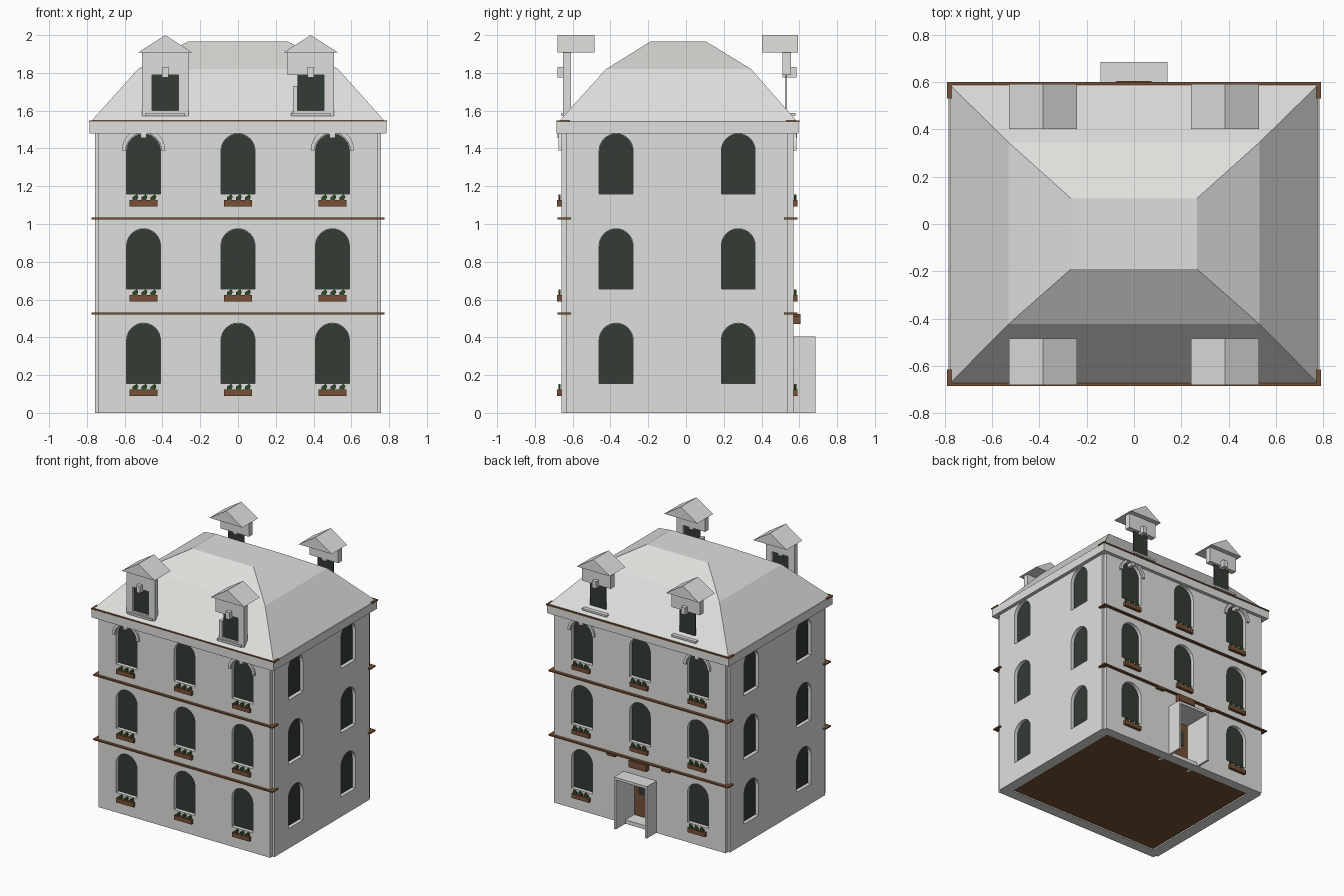
import bpy, bmesh, math
from mathutils import Vector, Matrix

if "Cube" in bpy.data.objects:
    bpy.data.objects.remove(bpy.data.objects["Cube"])


def mat(name, rgb):
    m = bpy.data.materials.new(name)
    m.diffuse_color = (*rgb, 1)
    m.use_nodes = True
    m.node_tree.nodes["Principled BSDF"].inputs["Base Color"].default_value = m.diffuse_color
    return m


GREY = mat("stone_grey", (0.74, 0.74, 0.72))
GLASS = mat("dark_glass", (0.033, 0.043, 0.033))
BROWN = mat("wood_brown", (0.19, 0.08, 0.037))
GREEN = mat("leaf_green", (0.025, 0.07, 0.02))


def finish(bm, name, material):
    bmesh.ops.recalc_face_normals(bm, faces=bm.faces)
    me = bpy.data.meshes.new(name)
    bm.to_mesh(me)
    bm.free()
    ob = bpy.data.objects.new(name, me)
    bpy.context.collection.objects.link(ob)
    if material:
        me.materials.append(material)
    return ob


def add_box(bm, x, y, z):
    c = [(a + b) / 2 for a, b in (x, y, z)]
    s = [abs(b - a) for a, b in (x, y, z)]
    bmesh.ops.create_cube(bm, size=1, matrix=Matrix.Translation(c) @ Matrix.Diagonal((*s, 1)))


def boxes(name, material, *spans):
    bm = bmesh.new()
    for s in spans:
        add_box(bm, *s)
    return finish(bm, name, material)


def add_prism(bm, pts, extrude):
    f = bm.faces.new([bm.verts.new(p) for p in pts])
    r = bmesh.ops.extrude_face_region(bm, geom=[f])
    vs = [v for v in r["geom"] if isinstance(v, bmesh.types.BMVert)]
    bmesh.ops.translate(bm, vec=extrude, verts=vs)


def arch(w, z0, zs, n=16):
    """Arched window outline as (u, z) pairs."""
    return [(-w, z0), (w, z0)] + [(w * math.cos(math.pi * i / n), zs + w * math.sin(math.pi * i / n))
                                  for i in range(n + 1)]


def add_on_wall(bm, side, c, profile, d0, d1):
    """Extrude a (u, z) profile on a wall; d0..d1 is distance outwards from its face."""
    if side in ("front", "back"):
        s, face = (-1, -0.66) if side == "front" else (1, 0.568)
        add_prism(bm, [(c + u, face + s * d0, z) for u, z in profile], (0, s * (d1 - d0), 0))
    else:
        s = -1 if side == "left" else 1
        add_prism(bm, [(s * (0.757 + d0), c + u, z) for u, z in profile], (s * (d1 - d0), 0, 0))


FLOORS = (0.155, 0.655, 1.158)
windows = []
for k, z in enumerate(FLOORS):
    for side in ("front", "back"):
        windows += [(side, x, z) for x in (-0.5, 0, 0.5) if not (side == "back" and k == 0 and x == 0)]
    for side in ("left", "right"):
        windows += [(side, y, z) for y in (-0.37, 0.277)]

# Walls with notched corners
X1, X2, YA, YB, YC, YD = 0.74, 0.757, -0.66, -0.632, 0.54, 0.568
bm = bmesh.new()
add_prism(bm, [(-X1, YA, 0), (X1, YA, 0), (X1, YB, 0), (X2, YB, 0), (X2, YC, 0), (X1, YC, 0),
               (X1, YD, 0), (-X1, YD, 0), (-X1, YC, 0), (-X2, YC, 0), (-X2, YB, 0), (-X1, YB, 0)],
          (0, 0, 1.5))
walls = finish(bm, "walls", GREY)

# Window, doorway and base recesses
bm = bmesh.new()
for side, c, z in windows:
    add_on_wall(bm, side, c, arch(0.09, z, z + 0.23), -0.032, 0.05)
add_box(bm, (-0.125, 0.125), (0.45, 0.7), (0.03, 0.385))
add_box(bm, (-0.67, 0.67), (-0.58, 0.49), (-0.1, 0.02))
cutter = finish(bm, "wall_cutter", None)
cutter.hide_render = True
cutter.hide_viewport = False
mod = walls.modifiers.new("openings", "BOOLEAN")
mod.object, mod.operation, mod.solver = cutter, "DIFFERENCE", "EXACT"
bpy.context.view_layer.objects.active = walls
bpy.ops.object.modifier_apply(modifier=mod.name)
bpy.data.objects.remove(cutter)

# Window panes
bm = bmesh.new()
for side, c, z in windows:
    add_on_wall(bm, side, c, arch(0.0895, z + 0.001, z + 0.23), -0.034, -0.027)
finish(bm, "window_glass", GLASS)

# Ground floor underside
boxes("floor", BROWN, ((-0.67, 0.67), (-0.58, 0.49), (0.01, 0.02)))

# Arched hoods and keystones on the outer top windows
bm = bmesh.new()
for side in ("front", "back"):
    for c in (-0.5, 0.5):
        zs, n = 1.39, 16
        ring = [(r * math.cos(a), zs + r * math.sin(a))
                for r, order in ((0.115, range(n + 1)), (0.094, range(n, -1, -1)))
                for a in (math.pi * i / n for i in order)]
        add_on_wall(bm, side, c, ring, -0.005, 0.016)
        add_on_wall(bm, side, c, [(-0.014, 1.455), (0.014, 1.455), (0.02, 1.5), (-0.02, 1.5)], -0.03, 0.02)
finish(bm, "window_hoods", GREY)

# Flower boxes and plants under front and back windows
bm, bp = bmesh.new(), bmesh.new()
for side, c, z in windows:
    if side in ("front", "back"):
        add_on_wall(bm, side, c, [(-0.075, z - 0.065), (0.075, z - 0.065), (0.075, z - 0.032), (-0.075, z - 0.032)],
                    -0.002, 0.022)
        for u in (-0.048, 0, 0.048):
            zb = z - 0.034
            leaf = [(u - 0.012, zb), (u + 0.012, zb), (u + 0.02, zb + 0.02), (u + 0.012, zb + 0.033), (u - 0.01, zb + 0.018)]
            add_on_wall(bp, side, c, leaf, 0.004, 0.016)
finish(bm, "flower_boxes", BROWN)
finish(bp, "plants", GREEN)

# Cornice
boxes("cornice", GREY, ((-0.785, 0.785), (-0.685, 0.595), (1.478, 1.543)))

# Thin wooden bands with short corner returns
spans = []
for z, ex, y0, y1, inner in ((0.526, 0.775, -0.68, 0.59, 0.74), (1.028, 0.775, -0.68, 0.59, 0.74),
                             (1.543, 0.79, -0.685, 0.6, 0.772)):
    zz = (z - 0.004, z + 0.006)
    spans += [((-ex, ex), (y0, y0 + 0.03 if z < 1.5 else y0 + 0.012), zz),
              ((-ex, ex), (y1 - 0.03 if z < 1.5 else y1 - 0.012, y1), zz)]
    for s in (-1, 1):
        spans += [((s * inner, s * ex), (y0, y0 + 0.07), zz), ((s * inner, s * ex), (y1 - 0.07, y1), zz)]
boxes("wood_bands", BROWN, *spans)

# Two-slope hipped roof built from stacked rectangles
bm = bmesh.new()
rings = []
for hx, y0, y1, z in ((0.778, -0.673, 0.588, 1.543), (0.53, -0.423, 0.345, 1.82), (0.266, -0.19, 0.108, 1.965)):
    rings.append([bm.verts.new(p) for p in ((-hx, y0, z), (hx, y0, z), (hx, y1, z), (-hx, y1, z))])
for a, b in zip(rings, rings[1:]):
    for i in range(4):
        j = (i + 1) % 4
        bm.faces.new((a[i], a[j], b[j], b[i]))
bm.faces.new(rings[0])
bm.faces.new(rings[-1])
finish(bm, "roof", GREY)

# Dormers: gable roof, header, window, keystone, sill
for label, s in (("front", -1), ("back", 1)):
    for c in (-0.385, 0.385):
        ye, yi = (-0.68, -0.485) if s < 0 else (0.592, 0.402)
        bm = bmesh.new()
        add_prism(bm, [(c - 0.143, ye, 1.908), (c + 0.143, ye, 1.908), (c, ye, 2.0)], (0, yi - ye, 0))
        finish(bm, label + "_dormer_roof", GREY)
        body = (-0.65, -0.61) if s < 0 else (0.51, 0.555)
        parts = [((c - 0.123, c + 0.123), body, (1.79, 1.91)),
                 ((c - 0.017, c + 0.017), (body[0], 0.585) if s > 0 else (-0.68, body[1]), (1.775, 1.83)),
                 ((c - 0.105, c + 0.105), (-0.66, -0.63) if s < 0 else (0.55, 0.58), (1.573, 1.588))]
        if s < 0:
            # side posts survive only on the front dormers, one of them shortened
            parts.append(((c + 0.069, c + 0.123), body, (1.573, 1.79)))
            parts.append(((c - 0.123, c - 0.069), body, (1.573, 1.79)) if c < 0 else
                         ((c - 0.095, c - 0.069), body, (1.585, 1.73)))
            parts.append(((c - 0.069, c + 0.069), body, (1.573, 1.6)))
        boxes(label + "_dormer_frame", GREY, *parts)
        yg = -0.63 if s < 0 else 0.53
        boxes(label + "_dormer_glass", GLASS, ((c - 0.069, c + 0.069), (yg - 0.003, yg + 0.003), (1.56, 1.795)))

# Porch: two side panels and a top slab, open outwards
boxes("porch", GREY, ((-0.142, -0.125), (0.45, 0.685), (0, 0.39)), ((0.125, 0.142), (0.45, 0.685), (0, 0.39)),
      ((-0.142, 0.142), (0.45, 0.685), (0.385, 0.405)))
boxes("door", BROWN, ((-0.124, 0.124), (0.448, 0.46), (0.03, 0.385)))
boxes("door_panes", GLASS, *[((x - 0.025, x + 0.025), (0.458, 0.464), z)
                             for x in (-0.06, 0.06) for z in ((0.2, 0.32),)])

# Wooden plate and brackets above the porch
boxes("door_plate", BROWN, ((-0.077, 0.073), (0.56, 0.605), (0.47, 0.523)),
      ((-0.27, -0.2), (0.56, 0.595), (0.508, 0.524)), ((0.2, 0.27), (0.56, 0.595), (0.508, 0.524)))
